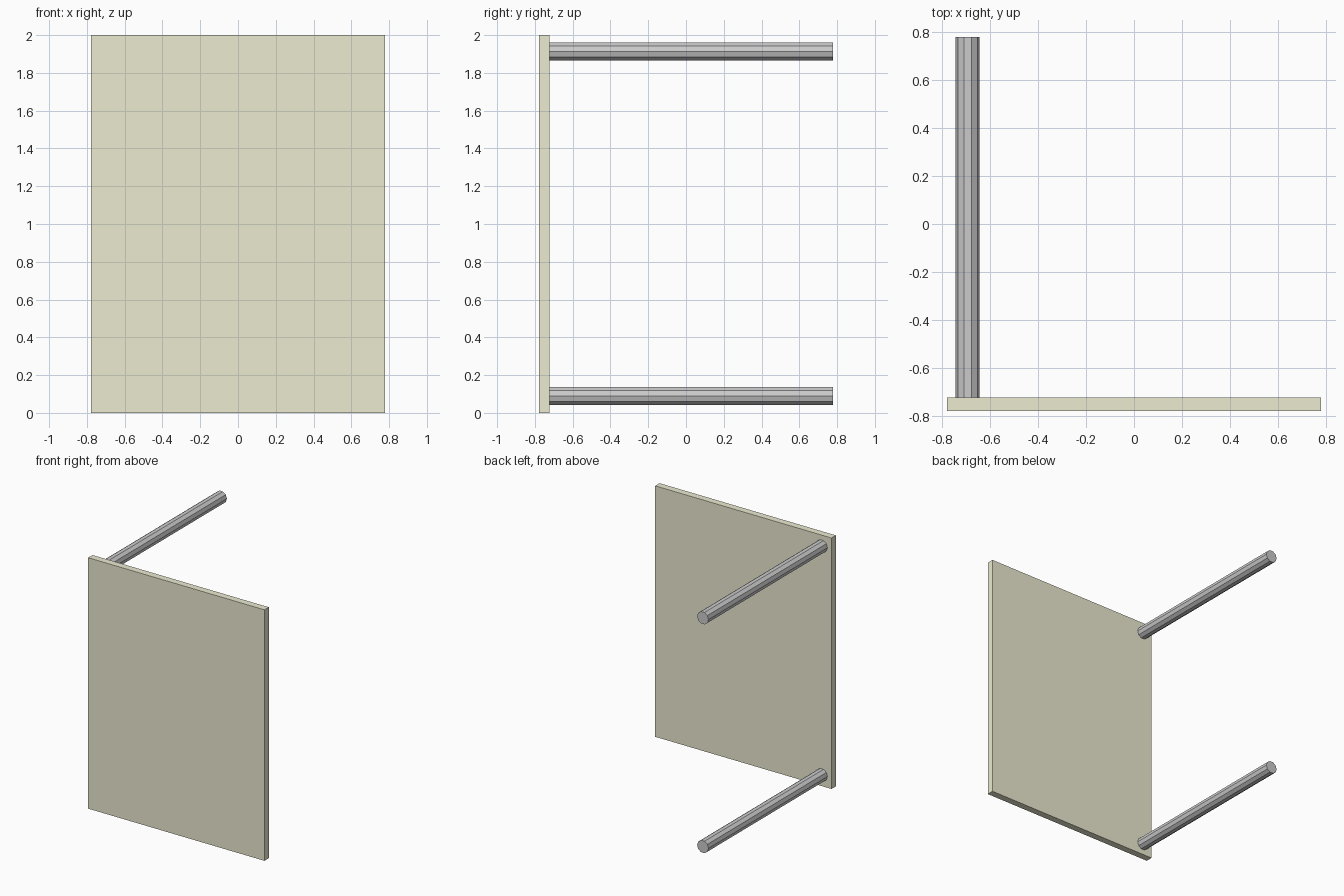
import bpy
import bmesh
from math import pi
from mathutils import Matrix

if "Cube" in bpy.data.objects:
    bpy.data.objects.remove(bpy.data.objects["Cube"])

HALF_X, HALF_Y, HEIGHT = 0.777, 0.777, 2.0
THICK = 0.055
ROD_R, ROD_X = 0.05, -0.692
FACE_Y = -HALF_Y + THICK


def add_object(name, bm):
    mesh = bpy.data.meshes.new(name)
    bm.to_mesh(mesh)
    bm.free()
    obj = bpy.data.objects.new(name, mesh)
    bpy.context.collection.objects.link(obj)
    return obj


# Upright front panel
bm = bmesh.new()
place = Matrix.Translation((0, -HALF_Y + THICK / 2, HEIGHT / 2))
bmesh.ops.create_cube(bm, size=1, matrix=place @ Matrix.Diagonal((2 * HALF_X, THICK, HEIGHT, 1)))
panel = add_object("panel", bm)
mat = bpy.data.materials.new("cream")
mat.diffuse_color = (0.84, 0.83, 0.64, 1)
mat.use_nodes = True
mat.node_tree.nodes["Principled BSDF"].inputs["Base Color"].default_value = mat.diffuse_color
panel.data.materials.append(mat)

# Ten-sided rods reaching back from the left edge, with corners pointing to +-x
turn = Matrix.Rotation(pi / 2, 4, 'X') @ Matrix.Rotation(pi / 2, 4, 'Z')
for name, z in (("lower_rod", 0.09), ("upper_rod", 1.913)):
    bm = bmesh.new()
    bmesh.ops.create_cone(bm, cap_ends=True, segments=10, radius1=ROD_R, radius2=ROD_R,
                          depth=HALF_Y - FACE_Y,
                          matrix=Matrix.Translation((ROD_X, (HALF_Y + FACE_Y) / 2, z)) @ turn)
    add_object(name, bm)
